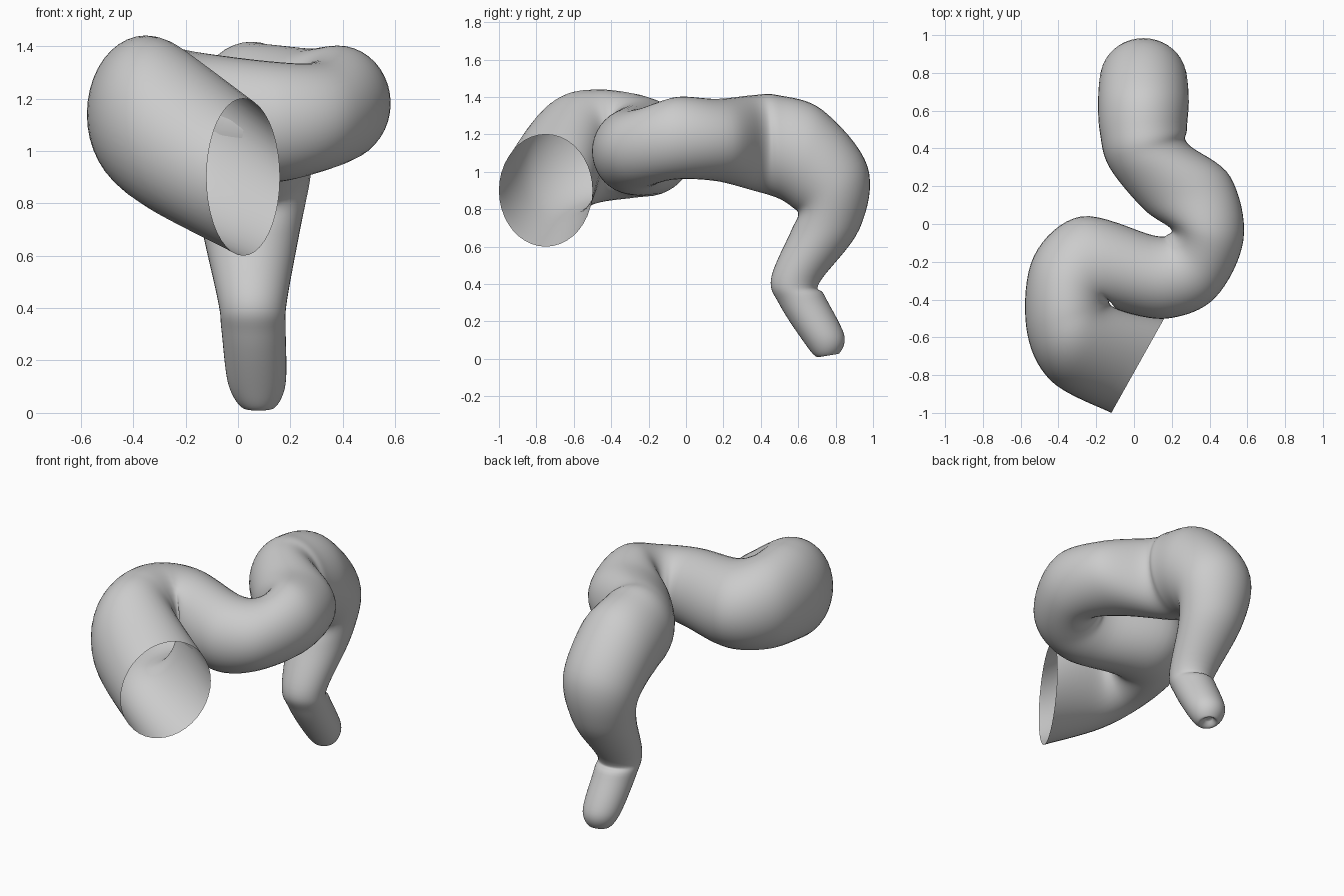
import bpy, bmesh, math
from mathutils import Vector

if "Cube" in bpy.data.objects:
    bpy.data.objects.remove(bpy.data.objects["Cube"], do_unlink=True)

SIDES, STEPS = 40, 8


def level_ring(left, right, low, high):
    """Upright ring of the level part: left and right edge in plan, low and high z."""
    a, b = Vector((*left, 0)), Vector((*right, 0))
    centre = (a + b) / 2 + Vector((0, 0, (low + high) / 2))
    return centre, (a - b) / 2, Vector((0, 0, (high - low) / 2))


def tail_ring(inner, outer):
    """Round ring of the hanging part: inner and outer edge in the y-z plane."""
    x = .08 - .03 * min(1, outer[1] * 2)
    a, b = Vector((x, *inner)), Vector((x, *outer))
    depth = (b - a) / 2
    return (a + b) / 2, Vector((-min(depth.length, .24), 0, 0)), depth


def blend(p, q, r, s, t):
    """Smooth curve from q to r, with p and s as neighbours."""
    return (q * 2 + (r - p) * t + (p * 2 - q * 5 + r * 4 - s) * t ** 2
            + (q * 3 - p - r * 3 + s) * t ** 3) / 2


# Open mouth, wide bend, crossing run and second bend
level_part = [
    level_ring((-.12, -1), (.16, -.5), .6, 1.2),
    level_ring((-.44, -.83), (-.08, -.45), .75, 1.4),
    level_ring((-.57, -.55), (-.13, -.42), .83, 1.44),
    level_ring((-.53, -.17), (-.12, -.41), .86, 1.42),
    level_ring((-.28, .04), (-.07, -.46), .87, 1.38),
    level_ring((.1, -.06), (.18, -.5), .88, 1.34),
    level_ring((.18, -.055), (.43, -.39), .92, 1.34),
    level_ring((.19, -.02), (.58, -.08), .96, 1.4),
    level_ring((.05, .08), (.51, .25), .95, 1.39),
    level_ring((-.13, .3), (.29, .42), .9, 1.41),
    level_ring((-.18, .48), (.28, .5), .86, 1.41),
]

# Downward bend, tapering tail and dimpled tip
tail_part = [
    tail_ring((.57, .81), (.73, 1.33)),
    tail_ring((.6, .77), (.97, 1.03)),
    tail_ring((.56, .68), (.93, .7)),
    tail_ring((.455, .43), (.715, .41)),
    tail_ring((.5, .29), (.74, .34)),
    tail_ring((.63, .09), (.845, .13)),
    tail_ring((.7, .01), (.82, .03)),
    tail_ring((.745, .04), (.785, .05)),
]

# Sweep an ellipse through all the rings
rings = level_part + tail_part
last = len(rings) - 1
bm = bmesh.new()
loops = []
for i in range(last):
    near = [rings[min(max(i + k, 0), last)] for k in (-1, 0, 1, 2)]
    for step in range(STEPS + (i == last - 1)):
        centre, side, up = (blend(*part, step / STEPS) for part in zip(*near))
        angles = [math.tau * k / SIDES for k in range(SIDES)]
        loops.append([bm.verts.new(centre + side * math.cos(a) + up * math.sin(a))
                      for a in angles])
for a, b in zip(loops, loops[1:]):
    for k in range(SIDES):
        n = (k + 1) % SIDES
        bm.faces.new((a[k], a[n], b[n], b[k]))
bm.faces.new(loops[-1])

# Make the skin face outward
bmesh.ops.recalc_face_normals(bm, faces=bm.faces)
top_face = max(bm.faces, key=lambda f: f.calc_center_median().z)
if top_face.normal.z < 0:
    bmesh.ops.reverse_faces(bm, faces=bm.faces)

mesh = bpy.data.meshes.new("curved_tube")
bm.to_mesh(mesh)
bm.free()
tube = bpy.data.objects.new("curved_tube", mesh)
bpy.context.collection.objects.link(tube)

# Plain light grey
grey = bpy.data.materials.new("light_grey")
grey.use_nodes = True
colour = (.6, .6, .6, 1)
grey.diffuse_color = colour
grey.node_tree.nodes["Principled BSDF"].inputs["Base Color"].default_value = colour
mesh.materials.append(grey)

bpy.context.view_layer.objects.active = tube
tube.select_set(True)
bpy.ops.object.shade_smooth_by_angle(angle=math.radians(60))
